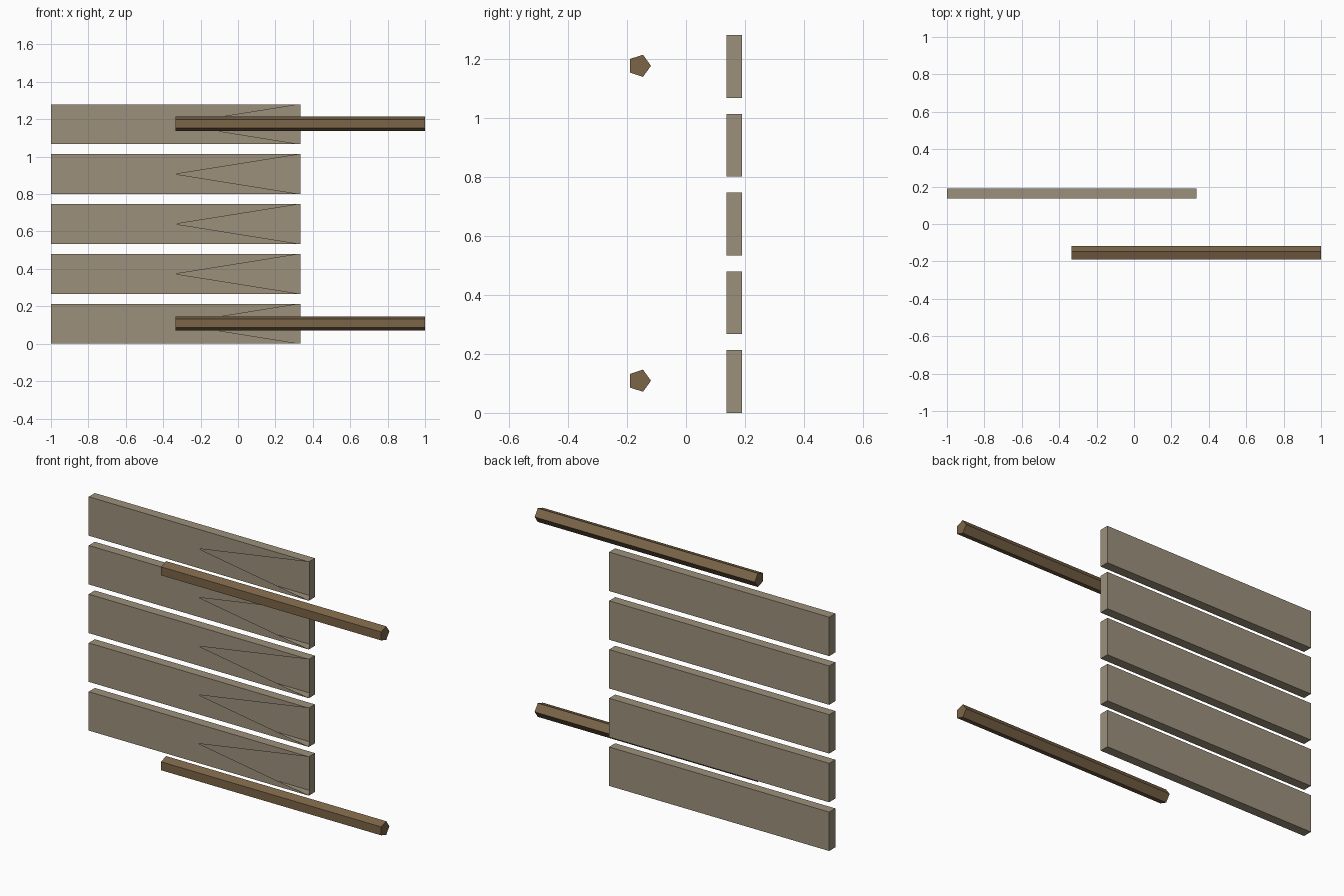
import bpy, bmesh, math
from mathutils import Matrix

if "Cube" in bpy.data.objects:
    bpy.data.objects.remove(bpy.data.objects["Cube"])


def material(name, rgb):
    m = bpy.data.materials.new(name)
    m.diffuse_color = (*rgb, 1)
    m.use_nodes = True
    m.node_tree.nodes["Principled BSDF"].inputs["Base Color"].default_value = m.diffuse_color
    return m


def add_object(name, bm, mat):
    mesh = bpy.data.meshes.new(name)
    bm.to_mesh(mesh)
    bm.free()
    mesh.materials.append(mat)
    ob = bpy.data.objects.new(name, mesh)
    bpy.context.collection.objects.link(ob)
    return ob


def board(name, z, mat):
    # box whose front face is split about its centre, right-hand triangle open
    bm = bmesh.new()
    scale = Matrix.Diagonal((1.333, 0.053, 0.213, 1))
    place = Matrix.Translation((-0.3333, 0.163, z + 0.1065))
    bmesh.ops.create_cube(bm, size=1, matrix=place @ scale)
    bm.normal_update()
    front = [f for f in bm.faces if f.normal.y < -0.9]
    bmesh.ops.poke(bm, faces=front)
    opening = [f for f in bm.faces
               if len(f.verts) == 3 and sum(v.co.x > 0.3 for v in f.verts) == 2]
    bmesh.ops.delete(bm, geom=opening, context='FACES_ONLY')
    left = [f for f in bm.faces if len(f.verts) == 3]
    bmesh.ops.dissolve_faces(bm, faces=left)
    return add_object(name, bm, mat)


def rail(name, z, mat):
    # five-sided rod along x, one corner towards the boards
    bm = bmesh.new()
    bmesh.ops.create_cone(bm, cap_ends=True, segments=5, radius1=0.0394,
                          radius2=0.0394, depth=1.333)
    tip = max(bm.verts, key=lambda v: v.co.y).co
    spin = Matrix.Rotation(math.pi / 2 - math.atan2(tip.y, tip.x), 4, 'Z')
    lay = Matrix.Rotation(math.pi / 2, 4, 'Y')
    bm.transform(Matrix.Translation((0.3333, -0.158, z)) @ lay @ spin)
    return add_object(name, bm, mat)


pale_wood = material("pale_wood", (0.33, 0.28, 0.20))
dark_wood = material("dark_wood", (0.20, 0.13, 0.065))

# stack of five horizontal boards
for i in range(5):
    board(f"board_{i + 1}", i * 0.2667, pale_wood)

# lower and upper rods in front
rail("lower_rod", 0.109, dark_wood)
rail("upper_rod", 1.176, dark_wood)
